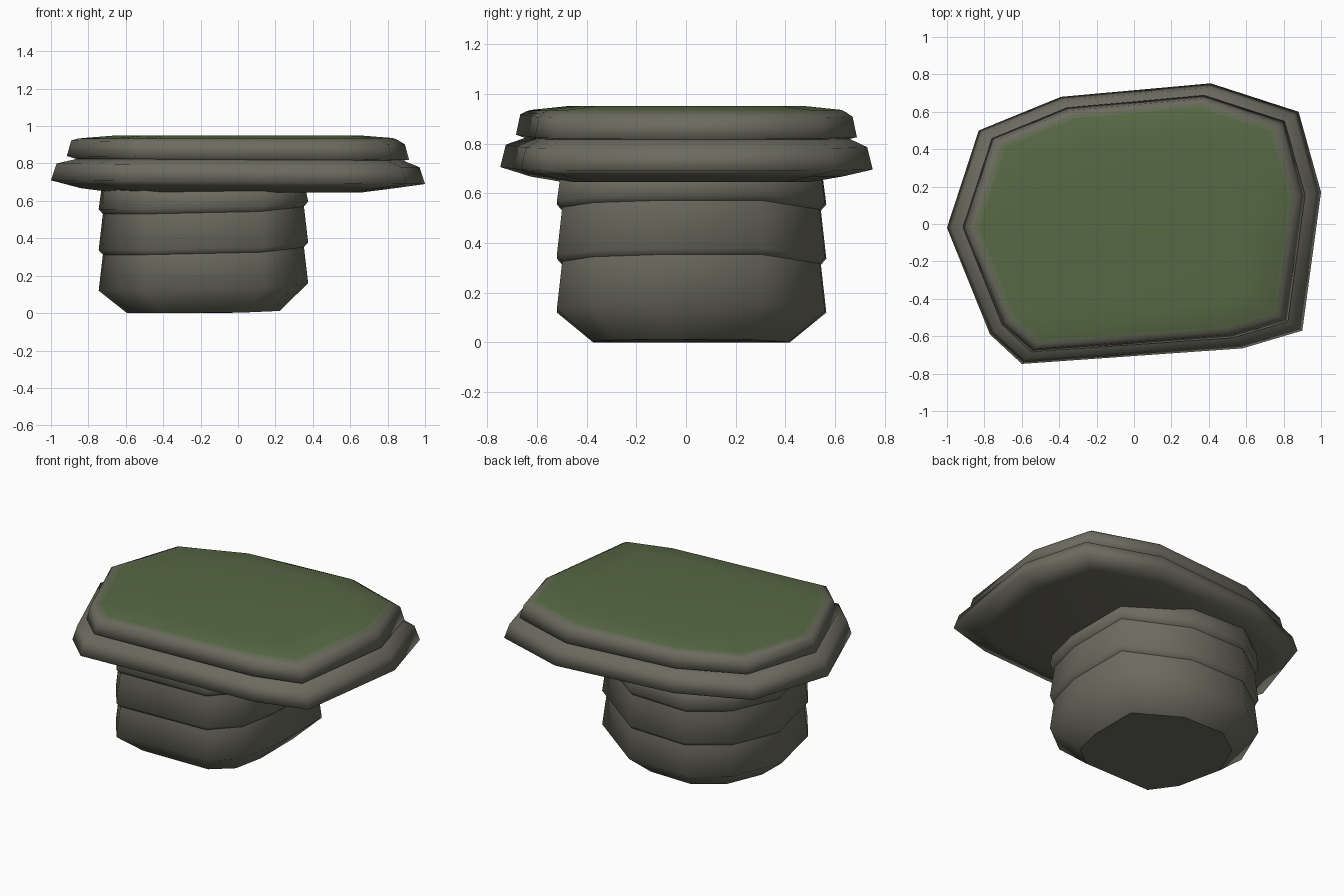
import bpy, bmesh, math

cube = bpy.data.objects.get("Cube")
if cube:
    bpy.data.objects.remove(cube)


def material(name, rgb):
    mat = bpy.data.materials.new(name)
    mat.use_nodes = True
    mat.diffuse_color = (*rgb, 1)
    mat.node_tree.nodes["Principled BSDF"].inputs["Base Color"].default_value = (*rgb, 1)
    return mat


stone = material("olive grey stone", (0.150, 0.146, 0.115))
moss_edge = material("mossy stone", (0.122, 0.145, 0.084))
moss = material("moss green", (0.095, 0.140, 0.058))


def loft(name, outline, profile, mats, centre=(0, 0), tilt=lambda x: 0,
         rule=lambda level: 0, sharp_levels=()):
    """Stack scaled copies of an outline: profile holds (scale, height, tilt amount)."""
    bm = bmesh.new()
    rings = []
    for scale, z, amount in profile:
        rings.append([bm.verts.new((centre[0] + x * scale, centre[1] + y * scale,
                                    z + amount * tilt(x))) for x, y in outline])
    n = len(outline)
    for level, (low, high) in enumerate(zip(rings, rings[1:])):
        for i in range(n):
            j = (i + 1) % n
            bm.faces.new((low[i], low[j], high[j], high[i])).material_index = rule(level)
    bm.faces.new(rings[0][::-1])
    bm.faces.new(rings[-1]).material_index = rule(len(rings) - 1)
    for level in sharp_levels:
        for i in range(n):
            bm.edges.get((rings[level][i], rings[level][(i + 1) % n])).smooth = False
    for face in bm.faces:
        face.smooth = True
    mesh = bpy.data.meshes.new(name)
    bm.to_mesh(mesh)
    bm.free()
    for mat in mats:
        mesh.materials.append(mat)
    bpy.context.collection.objects.link(bpy.data.objects.new(name, mesh))


# Irregular outlines, anticlockwise
slab_outline = [(-0.6, -0.748), (0.58, -0.665), (0.9, -0.57), (1, 0.17), (0.88, 0.6),
                (0.41, 0.752), (-0.39, 0.68), (-0.83, 0.5), (-1, -0.02), (-0.77, -0.59)]
column_outline = [(0.32, -0.54), (0.5, -0.41), (0.56, -0.15), (0.56, 0.3), (0.2, 0.54),
                  (-0.2, 0.545), (-0.43, 0.38), (-0.56, 0.07), (-0.47, -0.33), (-0.32, -0.54)]

# Column of three tapered tiers, rising towards one side
column_profile = [(0.73, 0, 0.3), (1, 0.12, 1)]
for z in (0.312, 0.53):
    column_profile += [(0.96, z, 1), (1, z + 0.025, 1)]
column_profile += [(0.965, 0.70, 0)]
loft("stone_column", column_outline, column_profile, [stone], (-0.185, 0.02),
     lambda x: 0.13 * max(0, x) ** 2, sharp_levels=(0, 2, 4))


def slab_tilt(x):
    return -0.01 * x


# Wide lower slab
loft("lower_slab", slab_outline,
     [(0.66, 0.645, 0), (0.84, 0.668, 0), (1, 0.70, 1), (0.97, 0.79, 1), (0.86, 0.825, 0)],
     [stone], tilt=slab_tilt)

# Upper slab with a moss covered top
loft("upper_slab", slab_outline,
     [(0.80, 0.805, 0), (0.915, 0.83, 1), (0.892, 0.912, 1), (0.858, 0.928, 0.5),
      (0.83, 0.936, 0), (0.64, 0.951, 0)],
     [stone, moss_edge, moss], tilt=slab_tilt,
     rule=lambda level: min(2, max(0, level - 2)))
